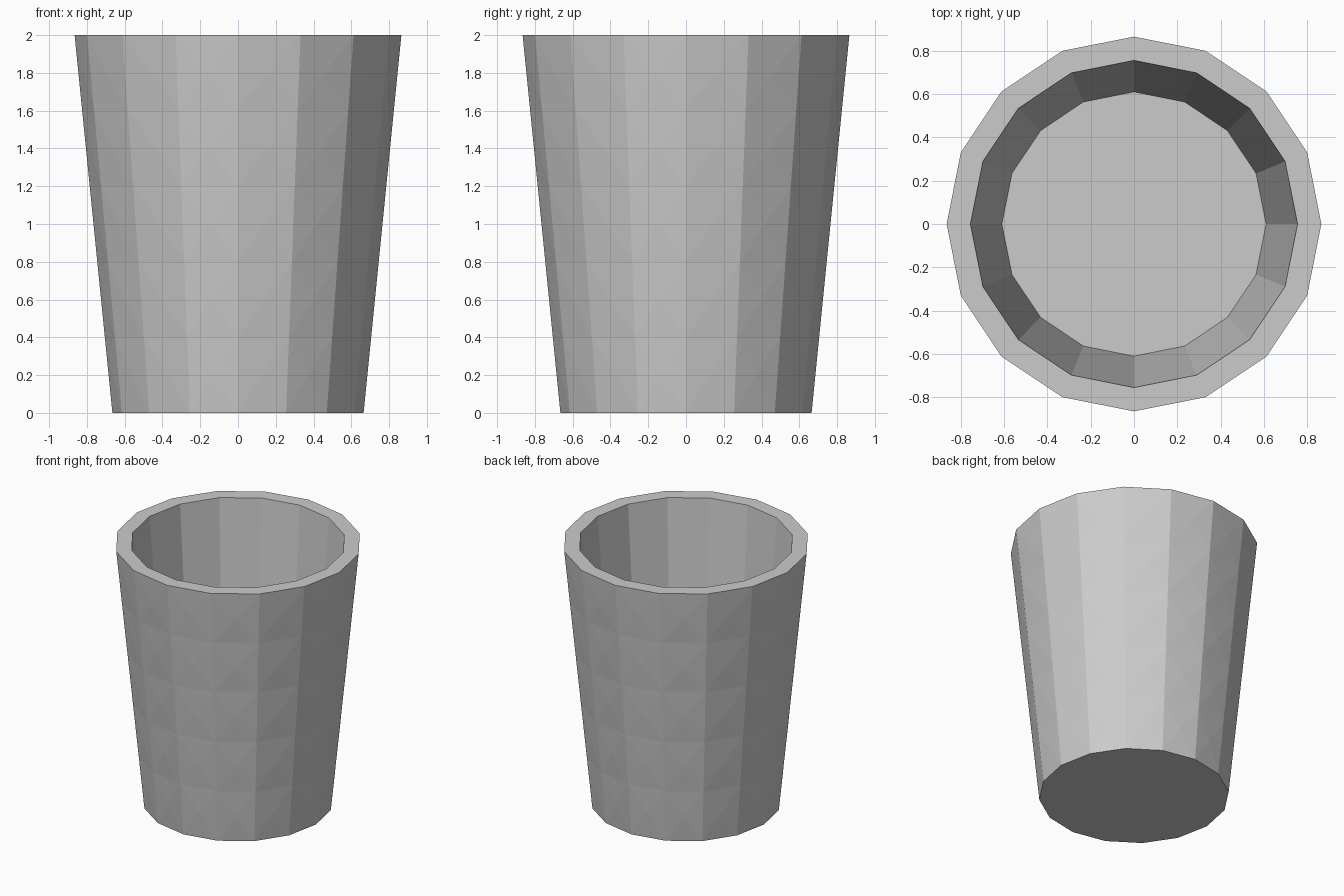
import bpy, bmesh
from math import cos, sin, pi

if "Cube" in bpy.data.objects:
    bpy.data.objects.remove(bpy.data.objects["Cube"])

SIDES, ROWS = 16, 5
HEIGHT = 2.0
R_BOTTOM, R_TOP = 0.665, 0.865

bm = bmesh.new()


def ring(radius, z):
    return [bm.verts.new((radius * cos(2 * pi * i / SIDES),
                          radius * sin(2 * pi * i / SIDES), z))
            for i in range(SIDES)]


def bridge(a, b):
    return [bm.faces.new((a[i], a[(i + 1) % SIDES], b[(i + 1) % SIDES], b[i]))
            for i in range(SIDES)]


# Tapered outer wall, in rows of panels
outer = [ring(R_BOTTOM + (R_TOP - R_BOTTOM) * k / ROWS, HEIGHT * k / ROWS)
         for k in range(ROWS + 1)]
panels = []
for low, high in zip(outer, outer[1:]):
    panels += bridge(low, high)

# Flat rim, inner wall, inner floor and underside
inner_top = ring(0.755, HEIGHT)
inner_floor = ring(0.61, 0.2)
bridge(outer[-1], inner_top)
bridge(inner_top, inner_floor)
bm.faces.new(inner_floor)
bm.faces.new(outer[0][::-1])

# Faint four-way facets on the outer panels
bm.normal_update()
bmesh.ops.poke(bm, faces=panels, offset=0.004)
bmesh.ops.recalc_face_normals(bm, faces=bm.faces[:])

mesh = bpy.data.meshes.new("cup")
bm.to_mesh(mesh)
bm.free()
cup = bpy.data.objects.new("cup", mesh)
bpy.context.collection.objects.link(cup)
